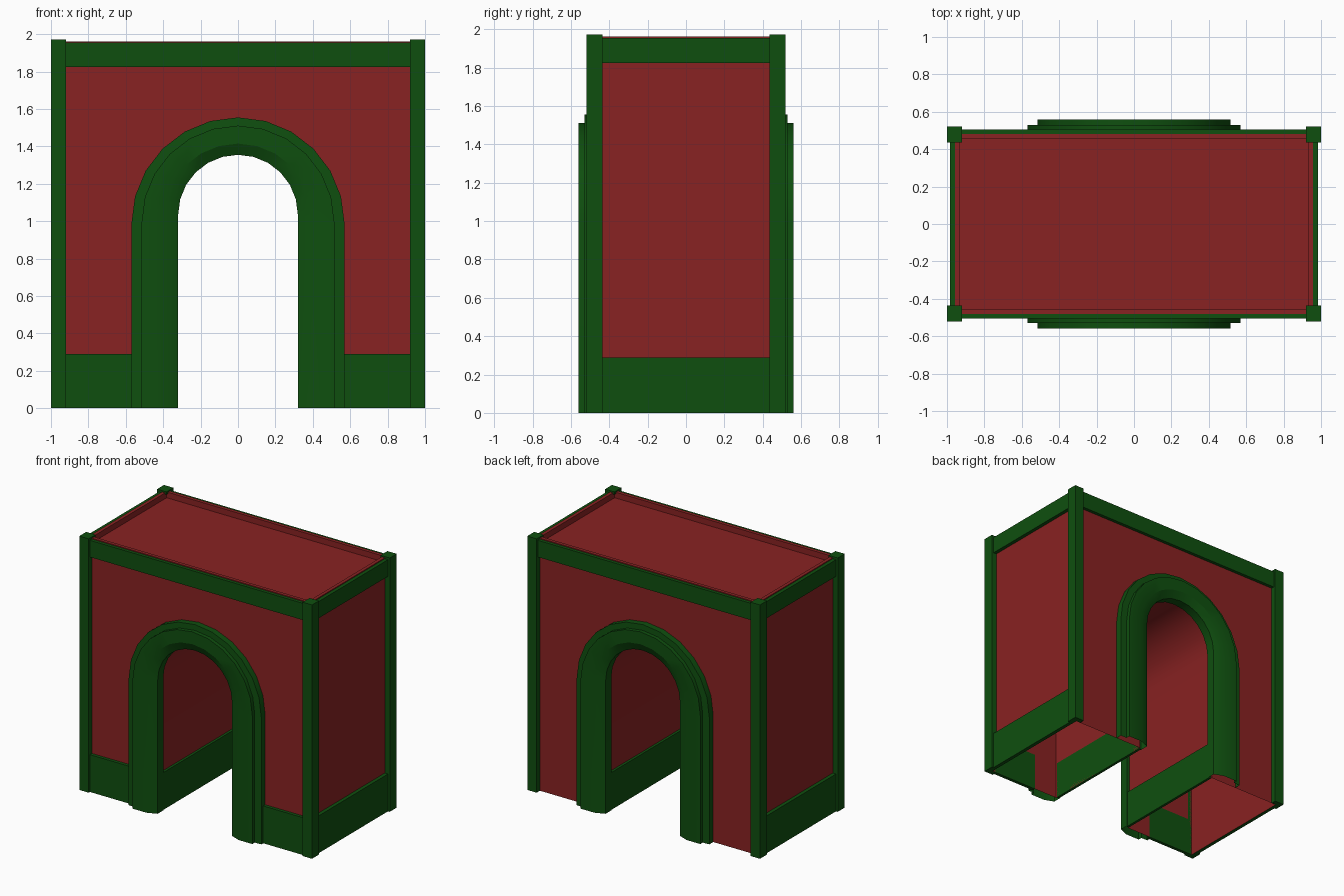
import bpy, bmesh, math

old = bpy.data.objects.get("Cube")
if old:
    bpy.data.objects.remove(old, do_unlink=True)


def material(name, rgb):
    m = bpy.data.materials.new(name)
    m.use_nodes = True
    m.diffuse_color = (*rgb, 1)
    m.node_tree.nodes["Principled BSDF"].inputs["Base Color"].default_value = (*rgb, 1)
    return m


RED = material("brick red", (0.25, 0.016, 0.016))
GREEN = material("dark green", (0.0047, 0.078, 0.0047))


def finish(bm, name, mat, smooth=False):
    mesh = bpy.data.meshes.new(name)
    bm.to_mesh(mesh)
    bm.free()
    ob = bpy.data.objects.new(name, mesh)
    bpy.context.collection.objects.link(ob)
    mesh.materials.append(mat)
    if smooth:
        bpy.ops.object.select_all(action='DESELECT')
        ob.select_set(True)
        bpy.context.view_layer.objects.active = ob
        bpy.ops.object.shade_smooth_by_angle(angle=math.radians(25))
    return ob


def prism(bm, points, offset):
    """Extrude a closed outline along an offset vector."""
    face = bm.faces.new([bm.verts.new(p) for p in points])
    ext = bmesh.ops.extrude_face_region(bm, geom=[face], use_keep_orig=True)
    moved = [g for g in ext["geom"] if isinstance(g, bmesh.types.BMVert)]
    bmesh.ops.translate(bm, verts=moved, vec=offset)
    bmesh.ops.recalc_face_normals(bm, faces=bm.faces)


def box(name, x0, x1, y0, y1, z0, z1, mat=GREEN):
    bm = bmesh.new()
    prism(bm, [(x0, y0, z0), (x1, y0, z0), (x1, y1, z0), (x0, y1, z0)], (0, 0, z1 - z0))
    return finish(bm, name, mat)


def arch(w, centre, steps=12):
    """Left foot, round top, right foot, as x and z pairs."""
    arc = [math.pi * (1 - i / steps) for i in range(steps + 1)]
    return [(-w, 0)] + [(w * math.cos(a), centre + w * math.sin(a)) for a in arc] + [(w, 0)]


WX, WY, TOP = 0.957, 0.48, 1.962     # wall planes and roof rim
RX, RY = 0.985, 0.505                # rail planes
PX, PY = 0.92, 0.435                 # inner sides of the posts
BASE, RAIL, RAIL_TOP = 0.29, 1.825, 1.955
TUNNEL = 0.345

# Hollow walls with the arched passage, open underneath, with a recessed roof
bm = bmesh.new()
outline = [(-WX, TOP), (-WX, 0)] + arch(TUNNEL, 1.035) + [(WX, 0), (WX, TOP)]
prism(bm, [(x, -WY, z) for x, z in outline], (0, 2 * WY, 0))
bm.normal_update()
soles = [f for f in bm.faces if f.calc_center_median().z < 0.001]
bmesh.ops.delete(bm, geom=soles, context='FACES_ONLY')
roof = max(bm.faces, key=lambda f: f.calc_center_median().z)
bmesh.ops.inset_region(bm, faces=[roof], thickness=0.038)
ext = bmesh.ops.extrude_discrete_faces(bm, faces=[roof])
bmesh.ops.translate(bm, verts=ext["faces"][0].verts[:], vec=(0, 0, -0.045))
finish(bm, "walls", RED, smooth=True)

# Moulded arch trim: half-width and depth of each step, swept round the opening
PROFILE = [(0.57, WY), (0.57, 0.528), (0.515, 0.53), (0.515, 0.56), (0.395, 0.56),
           (0.32, 0.53), (0.32, 0.46), (TUNNEL, 0.46)]
for side, label in ((-1, "front"), (1, "back")):
    bm = bmesh.new()
    rows = [[bm.verts.new((x, side * y, z)) for x, z in arch(w, 1.035 - 0.2 * (w - 0.32))]
            for w, y in PROFILE]
    for a, b in zip(rows, rows[1:]):
        for i in range(len(a) - 1):
            quad = (a[i], b[i], b[i + 1], a[i + 1])
            bm.faces.new(quad if side > 0 else quad[::-1])
    bm.normal_update()
    lead = max(bm.faces, key=lambda f: side * f.calc_center_median().y)
    if lead.normal.y * side < 0:
        bmesh.ops.reverse_faces(bm, faces=bm.faces)
    finish(bm, label + "_arch_trim", GREEN, smooth=True)
    # Top rail on this face
    y0, y1 = sorted((side * WY, side * RY))
    box(label + "_top_rail", -PX, PX, y0, y1, RAIL, RAIL_TOP)

for sx, label in ((-1, "right"), (1, "left")):
    # Side rails and base boards
    x0, x1 = sorted((sx * WX, sx * RX))
    box(label + "_top_rail", x0, x1, -PY, PY, RAIL, RAIL_TOP)
    box(label + "_base_board", x0, x1, -PY, PY, 0, BASE)
    # Base board on the front only
    x0, x1 = sorted((sx * 0.55, sx * PX))
    box(label + "_front_base_board", x0, x1, -RY, -WY, 0, BASE)
    # Base board inside the passage
    x0, x1 = sorted((sx * 0.325, sx * TUNNEL))
    box(label + "_passage_base_board", x0, x1, -0.47, 0.47, 0, BASE)
    # Angled corner posts with square caps
    for sy, end in ((-1, "front"), (1, "back")):
        corner = [(1, 0.52), (1, PY), (WX, PY), (WX, WY), (PX, WY), (PX, 0.52)]
        bm = bmesh.new()
        prism(bm, [(sx * x, sy * y, 0) for x, y in corner], (0, 0, 1.95))
        finish(bm, f"{label}_{end}_post", GREEN)
        x0, x1 = sorted((sx * PX, sx))
        y0, y1 = sorted((sy * PY, sy * 0.52))
        box(f"{label}_{end}_post_cap", x0, x1, y0, y1, 1.95, 1.972)
